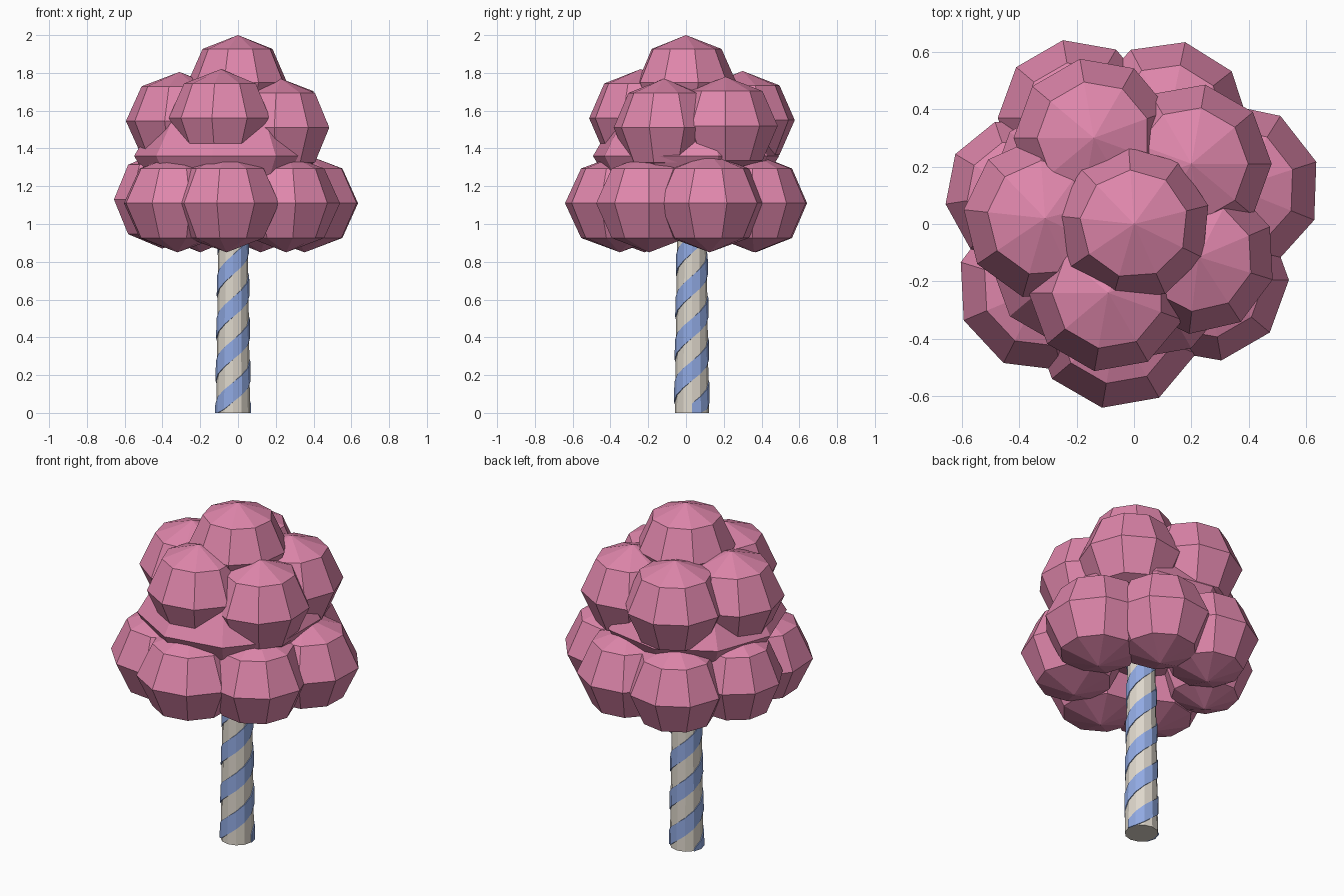
import bpy, bmesh
from math import radians, cos, sin, pi

cube = bpy.data.objects.get("Cube")
if cube:
    bpy.data.objects.remove(cube, do_unlink=True)


def material(name, rgb):
    mat = bpy.data.materials.new(name)
    mat.use_nodes = True
    mat.diffuse_color = (*rgb, 1)
    mat.node_tree.nodes["Principled BSDF"].inputs["Base Color"].default_value = (*rgb, 1)
    return mat


pink = material("pink foliage", (0.74, 0.24, 0.41))
cream = material("cream trunk", (0.73, 0.68, 0.60))
blue = material("blue stripe", (0.28, 0.40, 0.76))


def link(name, bm, mat, location):
    mesh = bpy.data.meshes.new(name)
    bmesh.ops.recalc_face_normals(bm, faces=bm.faces)
    bm.to_mesh(mesh)
    bm.free()
    mesh.materials.append(mat)
    obj = bpy.data.objects.new(name, mesh)
    obj.location = location
    bpy.context.collection.objects.link(obj)
    return obj


def puff(name, x, y, z, radius, half_height, turn):
    """Nine-sided, four-ring faceted ball of foliage."""
    bm = bmesh.new()
    bmesh.ops.create_uvsphere(bm, u_segments=9, v_segments=4, radius=1)
    obj = link(name, bm, pink, (x, y, z))
    obj.scale = (radius, radius, half_height)
    obj.rotation_euler.z = radians(turn)


# Foliage: crown, hidden core, upper tier and lower tier
puff("crown_puff", 0, 0, 1.75, 0.267, 0.25, 4)
puff("core_puff", -0.05, 0, 1.36, 0.5, 0.35, 10)

upper_tier = [  # x, y, z, radius, turn
    (-0.14, 0.30, 1.55, 0.28, 10),
    (0.20, 0.21, 1.52, 0.28, 30),
    (0.225, -0.115, 1.51, 0.27, 13),
    (-0.09, -0.24, 1.56, 0.277, 10),
    (-0.31, 0.02, 1.545, 0.285, 4),
]
lower_tier = [
    (-0.20, 0.37, 1.11, 0.275, 10),
    (0.12, 0.36, 1.11, 0.28, 28),
    (0.353, 0.125, 1.11, 0.297, 8),
    (0.255, -0.195, 1.11, 0.285, 30),
    (-0.06, -0.35, 1.11, 0.295, 10),
    (-0.32, -0.22, 1.11, 0.297, 33),
    (-0.40, 0.11, 1.13, 0.26, 19),
]
for tier, puffs in (("upper", upper_tier), ("lower", lower_tier)):
    for i, (x, y, z, radius, turn) in enumerate(puffs):
        puff(f"{tier}_puff_{i + 1}", x, y, z, radius, 0.26, turn)

# Trunk: slightly tapered column
SIDES, TOP = 12, 1.2
BASE_R, TOP_R = 0.09, 0.074
CENTRE = (-0.026, 0.031, 0)
bm = bmesh.new()
bmesh.ops.create_cone(bm, cap_ends=True, segments=SIDES, radius1=BASE_R,
                      radius2=TOP_R, depth=TOP)
bmesh.ops.translate(bm, verts=bm.verts, vec=(0, 0, TOP / 2))
link("trunk", bm, cream, CENTRE)


# Two raised ribbons spiralling up the trunk
def ribbon(name, phase):
    pitch, half_width, raise_by = 0.45, 0.052, 0.005
    bm = bmesh.new()
    previous = None
    for step in range(-SIDES, 3 * SIDES):
        angle = 2 * pi * step / SIDES
        middle = phase + pitch * step / SIDES
        low, high = max(0, middle - half_width), max(0, middle + half_width)
        if high == 0 or high > TOP:
            continue
        pair = []
        for z in (low, high):
            r = BASE_R + (TOP_R - BASE_R) * z / TOP
            for radius in (r - 0.004, r + raise_by):
                pair.append(bm.verts.new((radius * cos(angle), radius * sin(angle), z)))
        loop = [pair[0], pair[1], pair[3], pair[2]]
        if previous:
            for k in range(4):
                n = (k + 1) % 4
                bm.faces.new((previous[k], previous[n], loop[n], loop[k]))
        else:
            bm.faces.new(loop)
        previous = loop
    bm.faces.new(previous)
    link(name, bm, blue, CENTRE)


for i in range(2):
    ribbon(f"spiral_stripe_{i + 1}", 0.222 + 0.225 * i)
